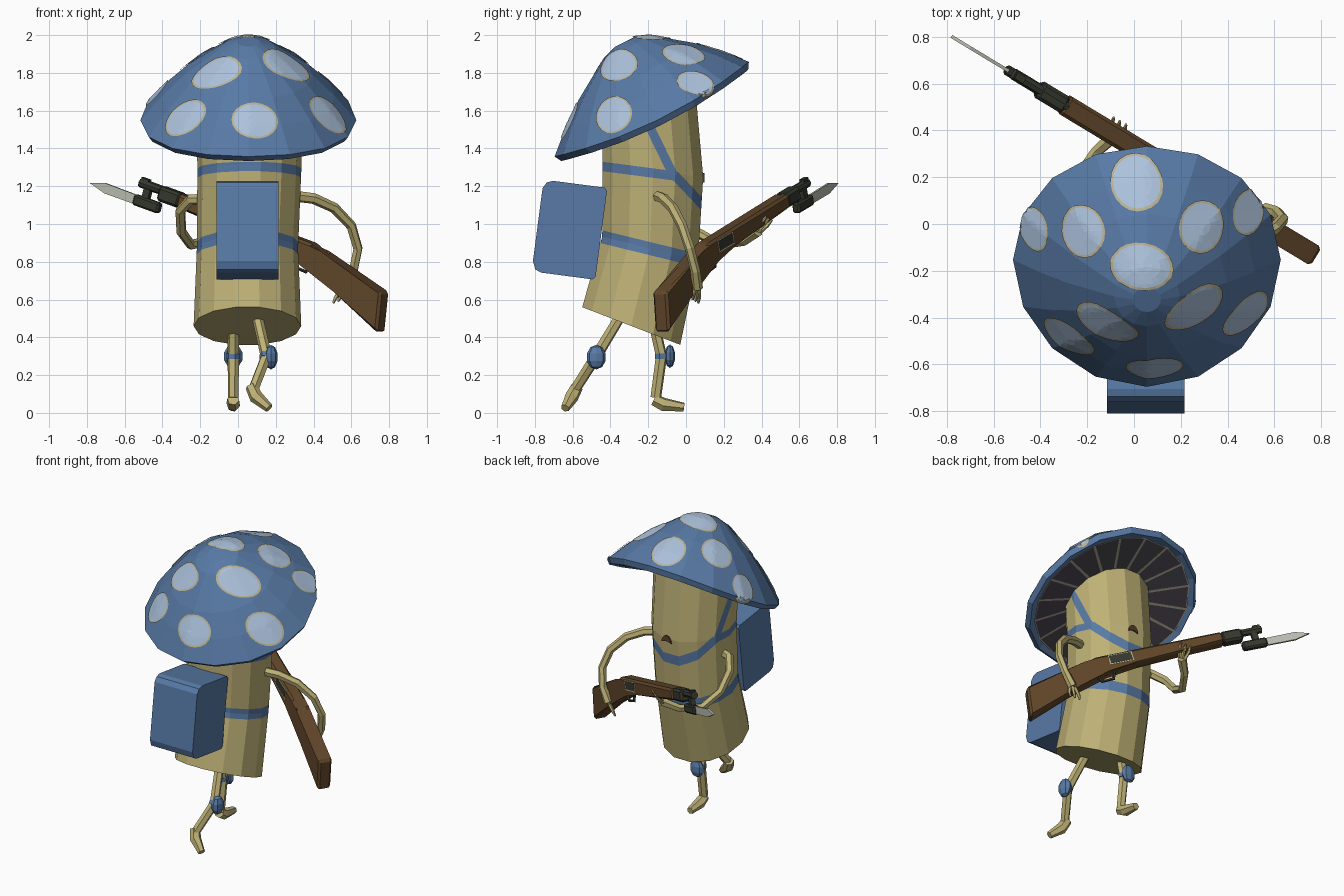
import bpy, bmesh, math
from mathutils import Vector, Matrix
from mathutils.bvhtree import BVHTree

if "Cube" in bpy.data.objects:
    bpy.data.objects.remove(bpy.data.objects["Cube"])


def material(name, r, g, b):
    col = [((c / 255 + 0.055) / 1.055) ** 2.4 for c in (r, g, b)] + [1]
    m = bpy.data.materials.new(name)
    m.use_nodes = True
    m.diffuse_color = col
    m.node_tree.nodes["Principled BSDF"].inputs["Base Color"].default_value = col
    return m


BLUE = material("cap blue", 88, 122, 166)
PALE = material("spot pale blue", 172, 194, 220)
CREAM = material("stalk cream", 190, 177, 118)
RIM = material("spot rim beige", 186, 178, 146)
GILL = material("gill dark", 72, 69, 76)
VEIN = material("gill line grey", 160, 154, 140)
WOOD = material("wood brown", 98, 71, 42)
METAL = material("gun metal", 54, 57, 46)
STEEL = material("blade steel", 188, 192, 178)
MOUTH = material("mouth brown", 96, 62, 42)


def make(name, bm, *mats):
    bmesh.ops.recalc_face_normals(bm, faces=bm.faces[:])
    me = bpy.data.meshes.new(name)
    bm.to_mesh(me)
    bm.free()
    for m in mats:
        me.materials.append(m)
    ob = bpy.data.objects.new(name, me)
    bpy.context.collection.objects.link(ob)
    return ob


def skin_rings(bm, rings, caps=True):
    """Join equal rings of points with quads, closing the ends if asked."""
    vs = [[bm.verts.new(p) for p in ring] for ring in rings]
    n = len(vs[0])
    faces = []
    for a, b in zip(vs, vs[1:]):
        faces.append([bm.faces.new((a[i], a[(i + 1) % n], b[(i + 1) % n], b[i])) for i in range(n)])
    if caps:
        bm.faces.new(vs[0])
        bm.faces.new(vs[-1])
    return faces


def tube_mesh(pts, radii, sides, normals=None, side=None):
    pts = [Vector(p) for p in pts]
    rings = []
    for i, p in enumerate(pts):
        t = normals[i] if normals else (pts[min(i + 1, len(pts) - 1)] - pts[max(i - 1, 0)])
        t = t.normalized()
        side = (side - t * side.dot(t)).normalized() if side else t.orthogonal().normalized()
        up = t.cross(side)
        ang = [2 * math.pi * k / sides for k in range(sides)]
        rings.append([p + radii[i] * (side * math.cos(a) + up * math.sin(a)) for a in ang])
    bm = bmesh.new()
    skin_rings(bm, rings)
    return bm


def tube(name, pts, radii, mat, sides=6):
    if not isinstance(radii, (list, tuple)):
        radii = [radii] * len(pts)
    return make(name, tube_mesh(pts, radii, sides), mat)


def slab(name, pts, width, mat, frame, bevel=0):
    """Flat outline extruded evenly to both sides of a frame (origin, u, v)."""
    o, u, v = frame
    w = u.cross(v) * width / 2
    bm = bmesh.new()
    skin_rings(bm, [[o + u * a + v * b + w * s for a, b in pts] for s in (-1, 1)])
    if bevel:
        bmesh.ops.bevel(bm, geom=bm.edges[:], offset=bevel, segments=1, affect='EDGES')
    return make(name, bm, mat)


def box(name, t0, t1, s0, s1, width, mat, frame, bevel=0.0):
    return slab(name, [(t0, s0), (t1, s0), (t1, s1), (t0, s1)], width, mat, frame, bevel)


# Cap: tilted dome with a rolled lip, drooping at its sides, crown leaning back
CAP = Matrix.Translation((0.055, -0.185, 1.615)) @ Matrix.Rotation(math.radians(26), 4, 'X')


def circle(r, z, n):
    ring = []
    for k in range(n):
        x, y = r * math.cos(2 * math.pi * k / n), r * math.sin(2 * math.pi * k / n)
        ring.append(CAP @ Vector((x, y + 0.08 * max(z, 0), z - 0.2 * x * x)))
    return ring


bm = bmesh.new()
dome = [(0.2, 0.0), (0.5, -0.022), (0.55, -0.045), (0.572, -0.008), (0.46, 0.105), (0.34, 0.208), (0.14, 0.345), (0.06, 0.375)]
skin_rings(bm, [circle(r, z, 16) for r, z in dome])
bmesh.ops.recalc_face_normals(bm, faces=bm.faces[:])
bm.normal_update()
dome_tree = BVHTree.FromBMesh(bm)
make("cap", bm, BLUE)

# Gills: ring of wedges, each inset so the borders read as lines
bm = bmesh.new()
wedges = skin_rings(bm, [circle(0.515, -0.04, 18), circle(0.2, -0.03, 18)], caps=False)[0]
bm.normal_update()
for f in bmesh.ops.inset_individual(bm, faces=wedges, thickness=0.012)["faces"]:
    f.material_index = 1
for f in wedges:
    f.material_index = 0
make("cap_gills", bm, GILL, VEIN)

# Spots laid over the dome: x, y, half width, half height
spots = [(0.01, 0.18, 0.13, 0.11), (-0.22, -0.03, 0.115, 0.105), (0.29, -0.01, 0.115, 0.105),
         (-0.43, -0.02, 0.1, 0.085), (0.485, 0.05, 0.1, 0.085), (0.03, -0.18, 0.135, 0.1),
         (-0.12, -0.425, 0.145, 0.1), (0.26, -0.36, 0.148, 0.1), (-0.285, -0.485, 0.128, 0.1),
         (0.48, -0.385, 0.128, 0.1), (0.09, -0.615, 0.122, 0.1)]
pole = Vector((0, 0.59, 0.81))
for n, (x, y, wide, high) in enumerate(spots):
    centre, normal, _, _ = dome_tree.ray_cast(Vector((x, y, 3)), Vector((0, 0, -1)))
    normal = (normal + (centre - CAP.translation).normalized()).normalized()
    across = pole.cross(normal).normalized()
    along = normal.cross(across)
    rings = []
    for s in (0.1, 0.35, 0.6, 0.78, 0.9, 1.0):
        ring = []
        for k in range(20):
            a = 2 * math.pi * k / 20
            p = centre + s * (across * wide * math.cos(a) + along * high * math.sin(a))
            hit, hn, _, _ = dome_tree.ray_cast(p + normal * 0.3, -normal)
            if hit is None:
                hit, hn, _, _ = dome_tree.find_nearest(p)
            ring.append(hit + hn * 0.006)
        rings.append(ring)
    bm = bmesh.new()
    bands = skin_rings(bm, rings, caps=False)
    bm.faces.new([f.verts[0] for f in bands[0]])
    for f in bands[-1]:
        f.material_index = 1
    make(f"cap_spot_{n + 1}", bm, PALE, RIM)

# Stalk: bent column, straps cut into its surface as bands z = c + k*y
tilts = [math.radians(a) for a in (-21, -14, -7, 26)]
bm = tube_mesh([(0.05, -0.29, 0.46), (0.05, -0.19, 0.87), (0.06, -0.175, 1.28), (0.06, -0.2, 1.64)],
               [0.285, 0.268, 0.275, 0.28], 14,
               [Vector((0, -math.sin(a), math.cos(a))) for a in tilts], Vector((1, 0, 0)))
JOIN = 1.275
belt, upper, steep, shallow = (-0.245, 0.823, 0.035), (-0.13, 1.247, 0.025), (-2.05, 1.121, 0.055), (-1.06, 1.195, 0.036)
cuts = [(k, c + s * h) for k, c, h in (belt, upper, steep, shallow) for s in (-1, 1)] + [(0, JOIN)]
for k, c in cuts:
    bmesh.ops.bisect_plane(bm, geom=bm.verts[:] + bm.edges[:] + bm.faces[:],
                           plane_co=(0, 0, c), plane_no=(0, -k, 1))


def inside(p, band):
    return abs(p.z - band[1] - band[0] * p.y) < band[2]


for f in bm.faces:
    p = f.calc_center_median()
    behind = p.z < steep[0] * p.y + steep[1]
    strap = inside(p, belt) or (inside(p, upper) and behind) or inside(p, steep if p.z > JOIN else shallow)
    f.material_index = int(strap)
make("stalk", bm, CREAM, BLUE)

# Mouth
X, Z = Vector((1, 0, 0)), Vector((0, 0, 1))
arch = [(0.038 * math.cos(a * math.pi / 6), 0.05 * math.sin(a * math.pi / 6)) for a in range(7)]
slab("mouth", arch + [(-0.014, 0.01), (0.014, 0.01)], 0.02, MOUTH, (Vector((0.085, 0.088, 1.22)), X, Z))

# Backpack
pack = [(0.17, 0.23), (0.155, 0.245), (-0.12, 0.245), (-0.152, 0.232), (-0.17, 0.2),
        (-0.17, -0.19), (-0.152, -0.232), (-0.12, -0.245), (0.155, -0.245), (0.17, -0.23)]
tip = math.radians(-7.5)
slab("backpack", pack, 0.33, BLUE, (Vector((0.05, -0.617, 0.97)), Vector((0, math.cos(tip), math.sin(tip))),
                                    Vector((0, -math.sin(tip), math.cos(tip)))))

# Legs, feet and knee pads
legs = {
    "left": ([(0.095, -0.33, 0.54), (0.15, -0.475, 0.3), (0.08, -0.59, 0.12)],
             [(0.07, -0.575, 0.14), (0.095, -0.605, 0.085), (0.165, -0.64, 0.025)],
             (0.175, -0.475, 0.295), (0.036, 0.052, 0.065)),
    "right": ([(-0.025, -0.18, 0.52), (-0.025, -0.13, 0.3), (-0.025, -0.16, 0.08)],
              [(-0.025, -0.17, 0.07), (-0.025, -0.12, 0.045), (-0.025, -0.01, 0.03)],
              (-0.025, -0.085, 0.3), (0.052, 0.028, 0.062))}
for side, (leg, foot, pad, size) in legs.items():
    tube(side + "_leg", leg, [0.029, 0.031, 0.029], CREAM)
    tube(side + "_foot", foot, [0.032, 0.037, 0.024], CREAM)
    knee = Vector(leg[1])
    step = (Vector(leg[0]) - Vector(leg[2])).normalized() * 0.014
    tube(side + "_knee_band", [knee - step, knee + step], 0.036, BLUE)
    bm = bmesh.new()
    bmesh.ops.create_uvsphere(bm, u_segments=8, v_segments=5, radius=1,
                              matrix=Matrix.Translation(pad) @ Matrix.Diagonal((*size, 1)))
    make(side + "_knee_pad", bm, BLUE)

# Arms and fingers
arms = {
    "left": [(0.28, -0.16, 1.15), (0.4, -0.12, 1.135), (0.51, -0.07, 1.085), (0.6, -0.02, 0.99),
             (0.635, 0.02, 0.87), (0.61, 0.05, 0.75), (0.56, 0.06, 0.66)],
    "right": [(-0.17, -0.15, 1.13), (-0.25, -0.12, 1.13), (-0.305, -0.05, 1.07), (-0.3, 0.05, 0.96),
              (-0.25, 0.18, 0.89), (-0.16, 0.31, 0.91), (-0.08, 0.38, 0.96)]}
reach = {"left": Vector((-0.03, -0.01, -0.07)), "right": Vector((0.02, 0.06, 0.07))}
for side, pts in arms.items():
    tube(side + "_arm", pts, [0.03, 0.029, 0.028, 0.027, 0.026, 0.026, 0.03], CREAM)
    hand = Vector(pts[-1])
    for i in (-1, 0, 1):
        spread = Vector((0.026, -0.015, 0.009)) * i
        tube(f"{side}_finger_{i + 2}", [hand + spread * 0.5, hand + reach[side] * 0.6 + spread,
                                        hand + reach[side] + spread], [0.012, 0.011, 0.006], CREAM, 5)

# Rifle, built along its barrel direction
U = Vector((-0.775, 0.468, 0.28)).normalized()
V = (Z - U * Z.dot(U)).normalized()
GUN = (Vector((0.355, 0.116, 0.9)), U, V)


def on_gun(t, s, w=0):
    return GUN[0] + U * t + V * s + U.cross(V) * w


slab("rifle_stock", [(-0.55, -0.1), (-0.13, -0.02), (-0.06, 0.015), (0.8, 0.025), (0.8, -0.05), (0.2, -0.075),
                     (0, -0.09), (-0.27, -0.187), (-0.59, -0.318)], 0.092, WOOD, GUN, 0.014)
box("rifle_receiver_trim", 0.025, 0.185, -0.061, 0.007, 0.095, RIM, GUN)
box("rifle_receiver", 0.032, 0.178, -0.054, 0.0, 0.098, METAL, GUN)
box("rifle_band", 0.79, 0.93, -0.052, 0.028, 0.08, METAL, GUN, 0.014)
tube("rifle_barrel", [on_gun(0.78, 0.004), on_gun(1.065, 0.004)], 0.025, METAL, 8)
box("rifle_muzzle_collar", 0.99, 1.03, -0.07, 0.0, 0.03, METAL, GUN)
box("rifle_front_sight", 1.015, 1.06, 0.0, 0.036, 0.03, METAL, GUN)
box("bayonet_mount", 0.91, 1.075, -0.12, -0.062, 0.045, METAL, GUN, 0.01)
slab("bayonet_blade", [(1.06, -0.065), (1.27, -0.062), (1.36, -0.09), (1.26, -0.115), (1.06, -0.115)],
     0.014, STEEL, GUN)
tube("trigger_guard", [on_gun(-0.07, -0.09), on_gun(-0.05, -0.145), on_gun(0.03, -0.14), on_gun(0.06, -0.07)],
     0.01, METAL, 5)
